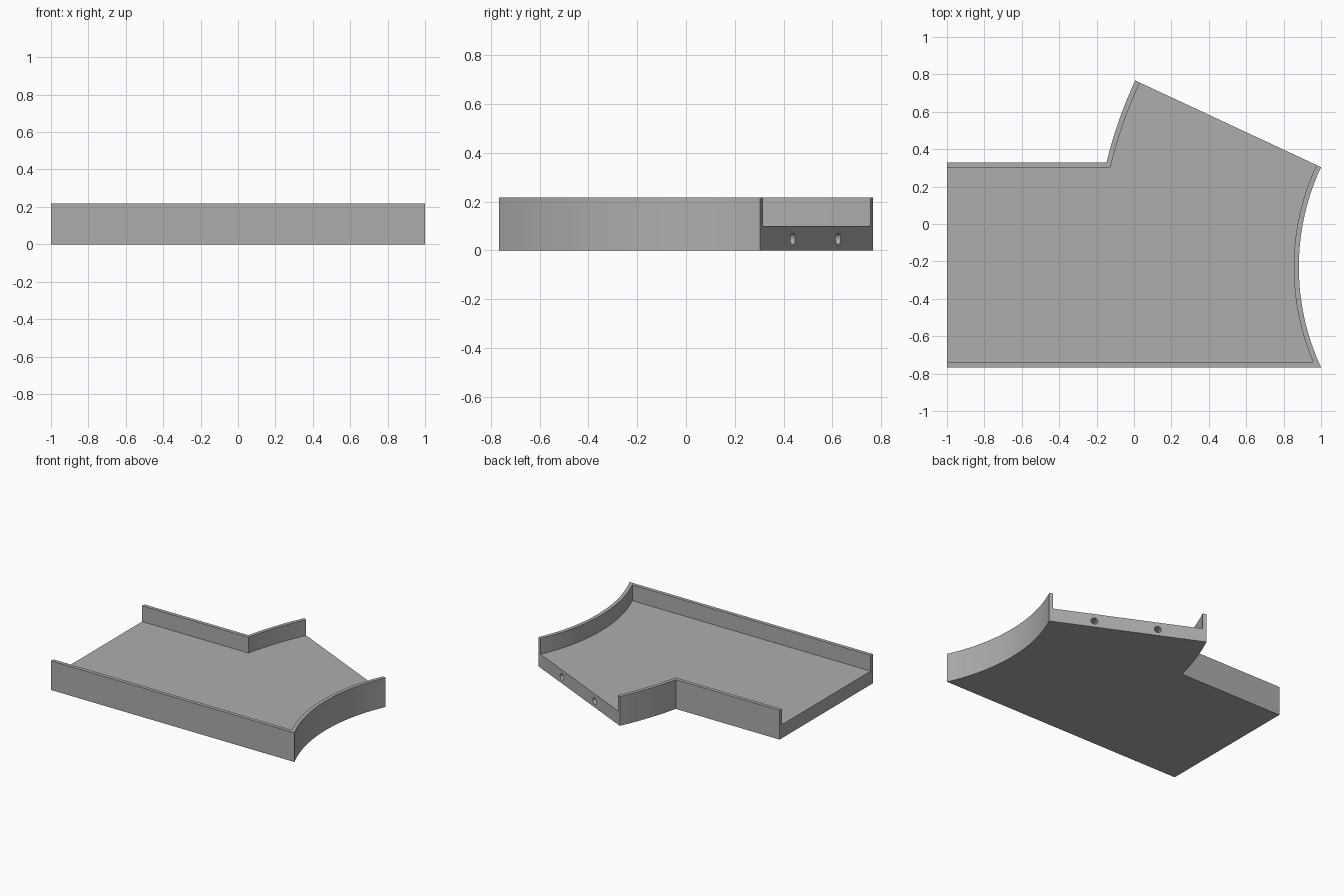
import bpy, bmesh, math
from mathutils import Matrix, Vector

if "Cube" in bpy.data.objects:
    bpy.data.objects.remove(bpy.data.objects["Cube"])

H, FLOOR, T = 0.217, 0.10, 0.027        # wall height, floor height, wall thickness
A = math.radians(25)                    # half angle of the curved side
Y0, W, R1 = -0.766, 1.096, 1.266        # front side, channel width, inner bend radius
R2 = R1 + W
C = Vector((1 + R1 * math.cos(A), Y0 + R1 * math.sin(A)))   # bend centre
OUT = Vector((math.sin(A), math.cos(A)))                    # outward from the angled end

grey = bpy.data.materials.new("grey")
grey.diffuse_color = (0.42, 0.42, 0.42, 1)
grey.use_nodes = True
grey.node_tree.nodes["Principled BSDF"].inputs["Base Color"].default_value = grey.diffuse_color


def arc(r, y_low, n):
    """Arc about the bend centre from height y_low up to the angled end."""
    a0 = math.asin((y_low - C.y) / r)
    return [C + r * Vector((-math.cos(a), math.sin(a)))
            for a in (a0 + (A - a0) * i / n for i in range(n + 1))]


def finish(name, bm):
    bmesh.ops.recalc_face_normals(bm, faces=bm.faces)
    me = bpy.data.meshes.new(name)
    bm.to_mesh(me)
    bm.free()
    me.materials.append(grey)
    ob = bpy.data.objects.new(name, me)
    bpy.context.collection.objects.link(ob)
    return ob


def prism(name, outline, z0, z1):
    bm = bmesh.new()
    face = bm.faces.new([bm.verts.new((p.x, p.y, z0)) for p in outline])
    top = bmesh.ops.extrude_face_region(bm, geom=[face])["geom"]
    bmesh.ops.translate(bm, vec=(0, 0, z1 - z0),
                        verts=[v for v in top if isinstance(v, bmesh.types.BMVert)])
    return finish(name, bm)


def outline(t, extend):
    """Plan of the chute, inset by t at the sides and lengthened at both open ends."""
    right, left = arc(R1 + t, Y0 + t, 40), arc(R2 - t, Y0 + W - t, 24)
    ends = [right[-1] + OUT * extend, left[-1] + OUT * extend] if extend else []
    x = -1 - extend
    return ([Vector((x, Y0 + t))] + right + ends + left[::-1]
            + [Vector((x, Y0 + W - t))])


# Solid body, then the channel between the side walls
chute = prism("chute", outline(0, 0), 0, H)
cutters = [prism("channel_cutter", outline(T, 0.1), FLOOR, H + 0.1)]

# Two bolt holes in the angled end
for i, s in enumerate((0.316, 0.757)):
    p = C + (R1 + s) * Vector((-math.cos(A), math.sin(A)))
    bm = bmesh.new()
    turn = Vector((OUT.x, OUT.y, 0)).to_track_quat('Z', 'Y').to_matrix().to_4x4()
    bmesh.ops.create_cone(bm, cap_ends=True, segments=24, radius1=0.024, radius2=0.024,
                          depth=0.2, matrix=Matrix.Translation((p.x, p.y, 0.047)) @ turn)
    cutters.append(finish(f"hole_cutter_{i + 1}", bm))

bpy.context.view_layer.objects.active = chute
for c in cutters:
    m = chute.modifiers.new(c.name, 'BOOLEAN')
    m.operation, m.solver, m.object = 'DIFFERENCE', 'EXACT', c
    bpy.ops.object.modifier_apply(modifier=m.name)
    bpy.data.objects.remove(c)

bpy.ops.object.select_all(action='DESELECT')
chute.select_set(True)
bpy.ops.object.shade_smooth_by_angle(angle=math.radians(30))
